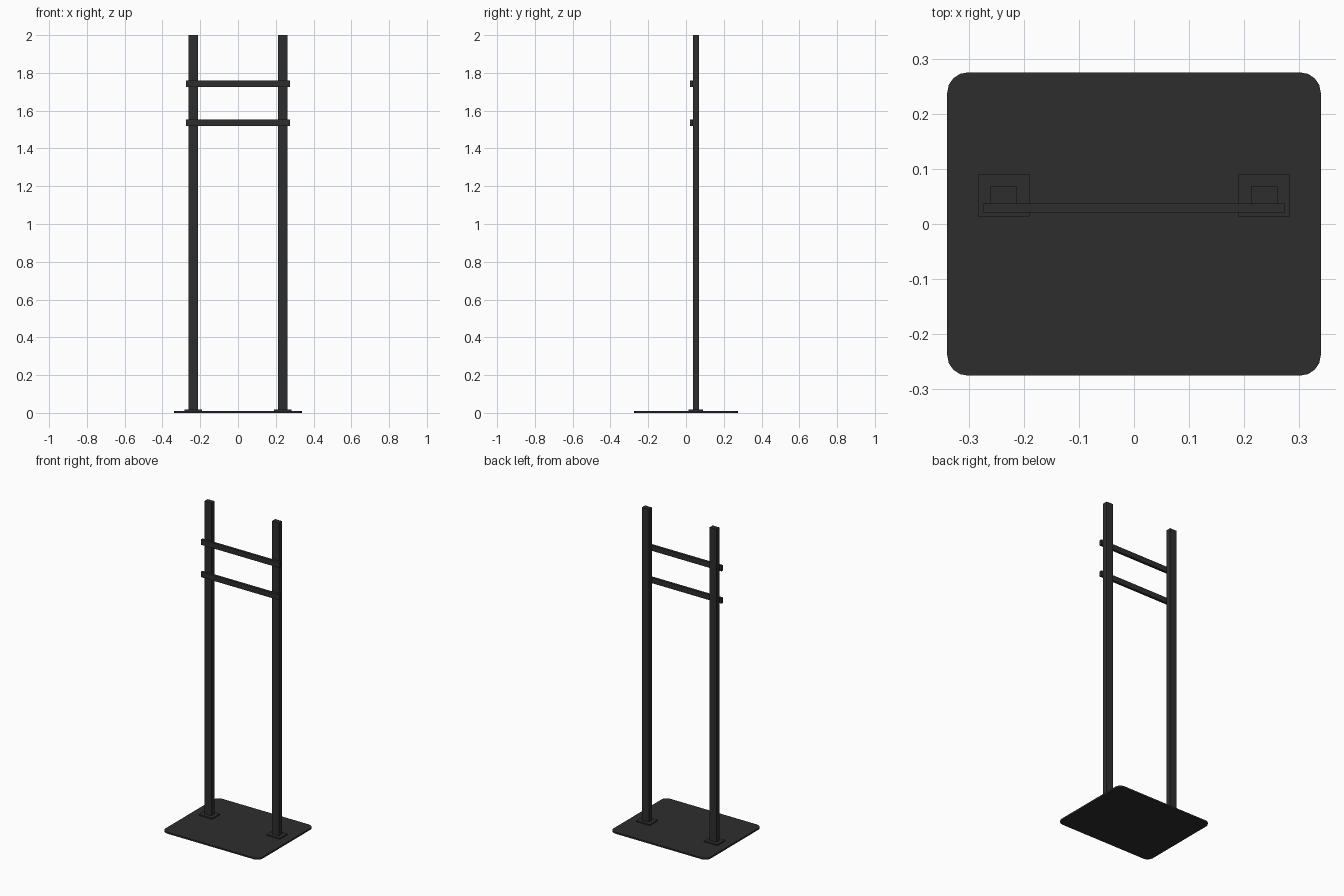
import bpy
import bmesh

cube = bpy.data.objects.get("Cube")
if cube:
    bpy.data.objects.remove(cube, do_unlink=True)

# Single dark painted-steel colour
steel = bpy.data.materials.new("charcoal_steel")
steel.use_nodes = True
colour = (0.027, 0.027, 0.027, 1)
steel.diffuse_color = colour
steel.node_tree.nodes["Principled BSDF"].inputs["Base Color"].default_value = colour


def box(name, low, high, corner=0):
    """Box between two corners, with optional rounded vertical edges."""
    bm = bmesh.new()
    bmesh.ops.create_cube(bm, size=1)
    for v in bm.verts:
        v.co = [h if c > 0 else l for c, l, h in zip(v.co, low, high)]
    if corner:
        upright = [e for e in bm.edges
                   if abs(e.verts[0].co.z - e.verts[1].co.z) > 0.001]
        bmesh.ops.bevel(bm, geom=upright, offset=corner, segments=4,
                        profile=0.5, affect='EDGES')
    mesh = bpy.data.meshes.new(name)
    bm.to_mesh(mesh)
    bm.free()
    mesh.materials.append(steel)
    obj = bpy.data.objects.new(name, mesh)
    bpy.context.collection.objects.link(obj)
    return obj


# Floor plate with rounded corners
base_top = 0.01
foot_top = 0.017
box("base_plate", (-0.34, -0.276, 0), (0.34, 0.276, base_top), corner=0.037)

# Uprights and their mounting plates
for side, x in (("left", 0.237), ("right", -0.237)):
    box(side + "_foot_plate", (x - 0.047, 0.014, base_top), (x + 0.047, 0.091, foot_top))
    box(side + "_post", (x - 0.024, 0.037, base_top), (x + 0.024, 0.068, 2))

# Cross rails fixed to the front of the posts
for name, z in (("lower_rail", 1.537), ("upper_rail", 1.742)):
    box(name, (-0.275, 0.021, z - 0.017), (0.275, 0.037, z + 0.017))
